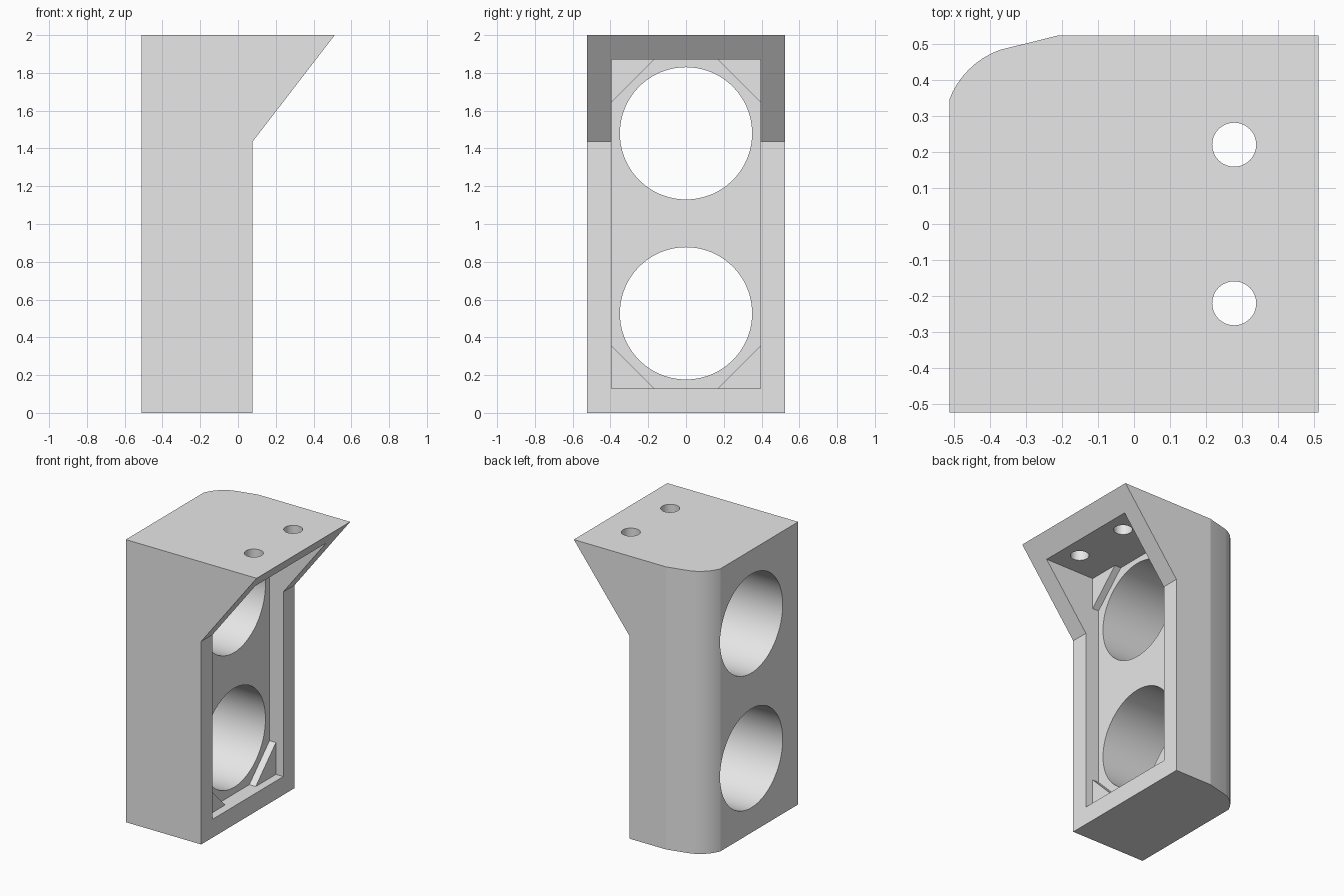
import bpy, bmesh, math
from mathutils import Vector

if "Cube" in bpy.data.objects:
    bpy.data.objects.remove(bpy.data.objects["Cube"], do_unlink=True)

grey = bpy.data.materials.new("plain grey")
grey.use_nodes = True
grey.diffuse_color = (0.8, 0.8, 0.8, 1)
grey.node_tree.nodes["Principled BSDF"].inputs["Base Color"].default_value = (0.8, 0.8, 0.8, 1)

AXES = {  # how a flat (a, b) profile at depth d maps into space
    "x": lambda a, b, d: (d, a, b),
    "y": lambda a, b, d: (a, d, b),
    "z": lambda a, b, d: (a, b, d),
}


def prism(name, profile, axis, low, high):
    """Extrude a flat profile along an axis."""
    place = AXES[axis]
    bm = bmesh.new()
    base = bm.faces.new([bm.verts.new(place(a, b, low)) for a, b in profile])
    made = bmesh.ops.extrude_face_region(bm, geom=[base])["geom"]
    shift = Vector(place(0, 0, high - low))
    bmesh.ops.translate(bm, vec=shift, verts=[v for v in made if isinstance(v, bmesh.types.BMVert)])
    bmesh.ops.recalc_face_normals(bm, faces=bm.faces)
    mesh = bpy.data.meshes.new(name)
    bm.to_mesh(mesh)
    bm.free()
    mesh.materials.append(grey)
    obj = bpy.data.objects.new(name, mesh)
    bpy.context.collection.objects.link(obj)
    return obj


def arc(cx, cy, r, start, end, steps):
    angles = [math.radians(start + (end - start) * i / steps) for i in range(steps + 1)]
    return [(cx + r * math.cos(t), cy + r * math.sin(t)) for t in angles]


def circle(cx, cy, r, sides=64):
    return arc(cx, cy, r, 0, 360, sides)[:-1]


def carve(target, cutter, operation="DIFFERENCE"):
    """Apply a boolean and discard the cutter."""
    cutter.hide_render = True
    mod = target.modifiers.new("carve", "BOOLEAN")
    mod.operation, mod.solver, mod.object = operation, "EXACT", cutter
    bpy.context.view_layer.objects.active = target
    bpy.ops.object.modifier_apply(modifier=mod.name)
    bpy.data.objects.remove(cutter, do_unlink=True)


HALF_X, HALF_Y, FRONT = 0.512, 0.523, 0.078
WALL_Y, LOW, HIGH = 0.395, 0.13, 1.87
RECESS = -0.03

# Housing with an overhanging sloped lip
housing = prism("housing", [(-HALF_X, 0), (FRONT, 0), (FRONT, 1.437), (HALF_X, 2), (-HALF_X, 2)],
                "y", -HALF_Y, HALF_Y)

# Rounded rear corner, cut by the plan outline
outline = [(-HALF_X, -HALF_Y), (1, -HALF_Y - 0.1), (1, HALF_Y + 0.1), (-0.19, HALF_Y + 0.005)]
outline = [(-1, -1), (1, -1), (1, 1), (-0.21, 1), (-0.21, HALF_Y)]
outline += arc(-0.292, 0.261, 0.236, 110, 160, 8) + [(-1, 0.34)]
carve(housing, prism("corner_cutter", outline, "z", -1, 3), "INTERSECT")

# Open recess
recess = [(-WALL_Y, LOW), (WALL_Y, LOW), (WALL_Y, HIGH), (-WALL_Y, HIGH)]
carve(housing, prism("recess_cutter", recess, "x", RECESS, 1))

# Two large bores through the rear wall
for z in (0.527, 1.48):
    carve(housing, prism("bore_cutter", circle(0, z, 0.35, 96), "x", -1, 0.01))

# Two screw holes through the top
for y in (-0.22, 0.22):
    carve(housing, prism("screw_cutter", circle(0.278, y, 0.061, 48), "z", 1.7, 2.2))

housing.data.shade_smooth()
housing.data.set_sharp_from_angle(angle=math.radians(12))

# Triangular gussets in the recess corners
for side, y in (("right", -1), ("left", 1)):
    for level, z, up in (("lower", LOW, 1), ("upper", HIGH, -1)):
        corner = [(y * 0.17, z), (y * WALL_Y, z), (y * WALL_Y, z + up * 0.225)]
        prism(f"{level}_{side}_gusset", corner, "x", RECESS, 0.02)
